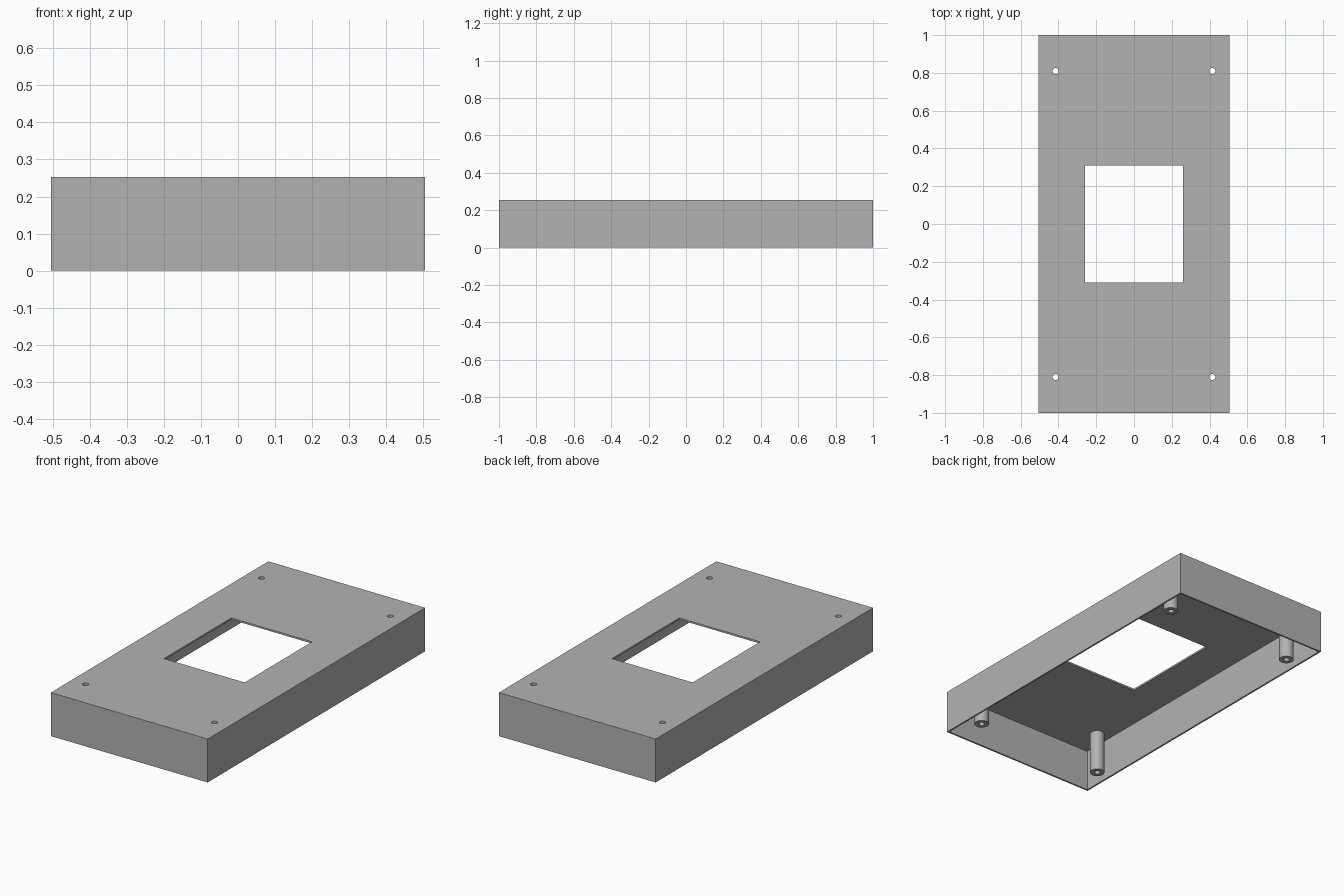
import bpy, bmesh, math
from mathutils import Matrix

if "Cube" in bpy.data.objects:
    bpy.data.objects.remove(bpy.data.objects["Cube"], do_unlink=True)

WIDTH, LENGTH, HEIGHT, WALL = 1.01, 2.0, 0.253, 0.01
POST_X, POST_Y, POST_R, HOLE_R = 0.415, 0.81, 0.04, 0.016
SIDES = 32

grey = bpy.data.materials.new("plain_grey")
grey.use_nodes = True
colour = (0.45, 0.45, 0.45, 1)
grey.diffuse_color = colour
grey.node_tree.nodes["Principled BSDF"].inputs["Base Color"].default_value = colour


def make_object(name, bm):
    bmesh.ops.recalc_face_normals(bm, faces=bm.faces)
    mesh = bpy.data.meshes.new(name)
    bm.to_mesh(mesh)
    bm.free()
    mesh.materials.append(grey)
    obj = bpy.data.objects.new(name, mesh)
    bpy.context.collection.objects.link(obj)
    return obj


def activate(obj):
    bpy.ops.object.select_all(action='DESELECT')
    obj.select_set(True)
    bpy.context.view_layer.objects.active = obj


def add_box(bm, size, centre):
    bmesh.ops.create_cube(bm, size=1, matrix=Matrix.Translation(centre) @ Matrix.Diagonal((*size, 1)))


# Open-bottomed cover with thin walls
bm = bmesh.new()
add_box(bm, (WIDTH, LENGTH, HEIGHT), (0, 0, HEIGHT / 2))
bm.normal_update()
bmesh.ops.delete(bm, geom=[f for f in bm.faces if f.normal.z < -0.5], context='FACES_ONLY')
cover = make_object("cover_shell", bm)
shell = cover.modifiers.new("wall_thickness", 'SOLIDIFY')
shell.thickness = WALL
shell.offset = -1
shell.use_even_offset = True

# Window and screw holes cut through the top
corners = [(sx * POST_X, sy * POST_Y) for sx in (-1, 1) for sy in (-1, 1)]
bm = bmesh.new()
add_box(bm, (0.52, 0.62, 0.1), (0, 0, HEIGHT))
for x, y in corners:
    bmesh.ops.create_cone(bm, cap_ends=True, segments=SIDES, radius1=HOLE_R, radius2=HOLE_R,
                          depth=0.1, matrix=Matrix.Translation((x, y, HEIGHT)))
cutter = make_object("opening_cutter", bm)
cutter.hide_render = True
cut = cover.modifiers.new("openings", 'BOOLEAN')
cut.operation = 'DIFFERENCE'
cut.solver = 'EXACT'
cut.object = cutter
activate(cover)
for modifier in list(cover.modifiers):
    bpy.ops.object.modifier_apply(modifier=modifier.name)
bpy.data.objects.remove(cutter, do_unlink=True)

# Hollow screw posts reaching from the top plate to the open bottom
for i, (x, y) in enumerate(corners):
    bm = bmesh.new()
    top = HEIGHT - WALL
    profile = [(HOLE_R, 0), (POST_R, 0), (POST_R, top), (HOLE_R, top)]
    verts = [bm.verts.new((r, 0, z)) for r, z in profile]
    edges = [bm.edges.new((verts[k], verts[(k + 1) % 4])) for k in range(4)]
    bmesh.ops.spin(bm, geom=verts + edges, cent=(0, 0, 0), axis=(0, 0, 1),
                   angle=math.tau, steps=SIDES, use_merge=True)
    bmesh.ops.remove_doubles(bm, verts=bm.verts, dist=0.0001)
    post = make_object(f"screw_post_{i + 1}", bm)
    post.location = (x, y, 0)
    activate(post)
    bpy.ops.object.shade_smooth_by_angle(angle=math.radians(30))
